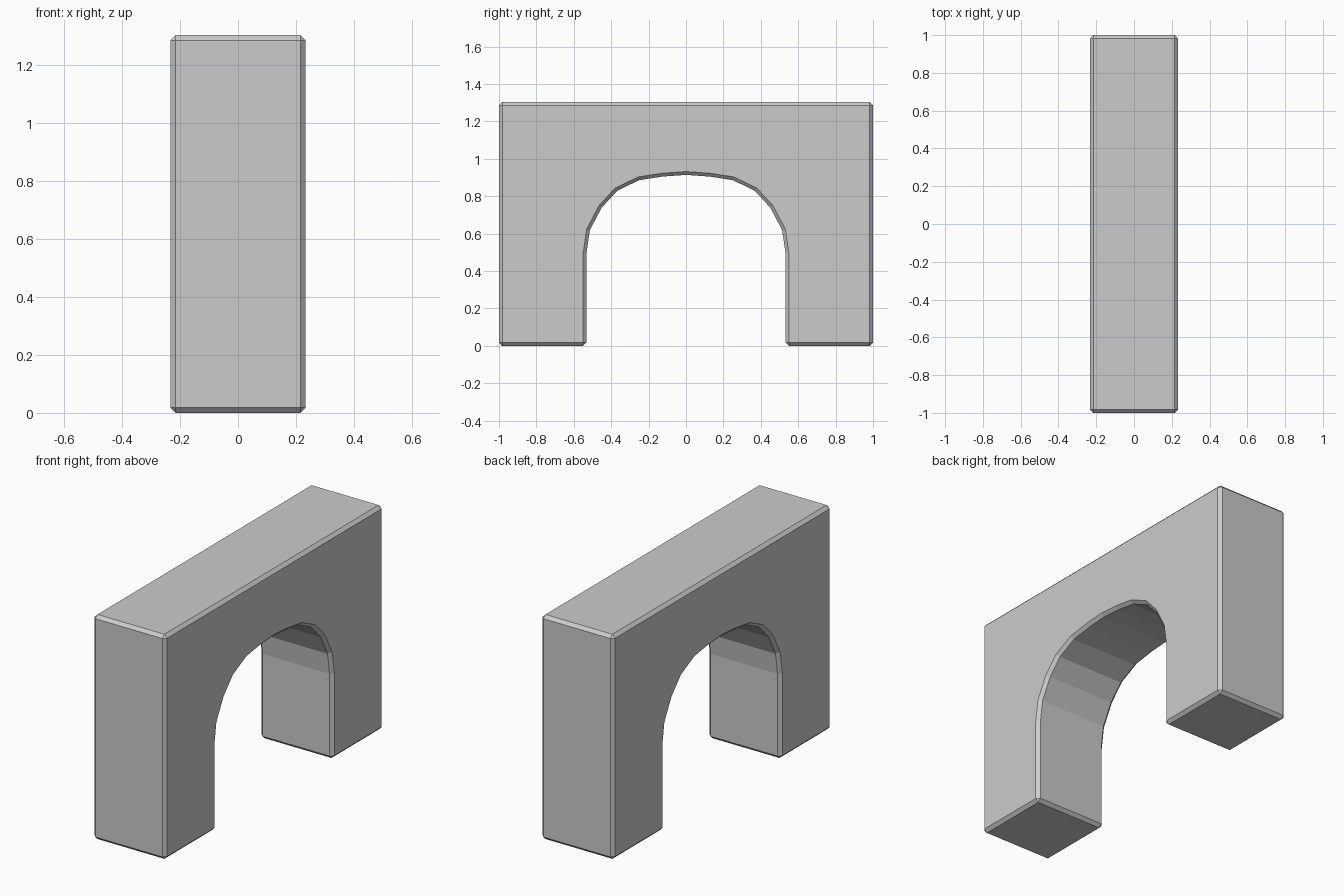
import bpy, bmesh

if "Cube" in bpy.data.objects:
    bpy.data.objects.remove(bpy.data.objects["Cube"])

HALF_WIDTH, HEIGHT, CHAMFER = 0.233, 1.303, 0.018

# Half of the arch opening (y, z), from the foot up to the crown
half_arch = [(0.532, 0.0), (0.532, 0.495), (0.514, 0.619), (0.450, 0.740),
             (0.368, 0.829), (0.250, 0.886), (0.127, 0.905), (0.0, 0.914)]

# Full side profile, mirrored about y = 0
half = [(1.0, HEIGHT), (1.0, 0.0)] + half_arch
profile = half + [(-y, z) for y, z in reversed(half[:-1])]

# Arch block: extrude the profile across x
bm = bmesh.new()
face = bm.faces.new([bm.verts.new((-HALF_WIDTH, y, z)) for y, z in profile])
extruded = bmesh.ops.extrude_face_region(bm, geom=[face])
verts = [g for g in extruded["geom"] if isinstance(g, bmesh.types.BMVert)]
bmesh.ops.translate(bm, verts=verts, vec=(2 * HALF_WIDTH, 0, 0))
bmesh.ops.recalc_face_normals(bm, faces=bm.faces)

mesh = bpy.data.meshes.new("arch_block")
bm.to_mesh(mesh)
bm.free()
arch = bpy.data.objects.new("arch_block", mesh)
bpy.context.collection.objects.link(arch)

# Small flat chamfer on the sharp edges only
bevel = arch.modifiers.new("chamfer", 'BEVEL')
bevel.width = CHAMFER
bevel.segments = 1
bevel.limit_method = 'ANGLE'
bevel.angle_limit = 0.6
